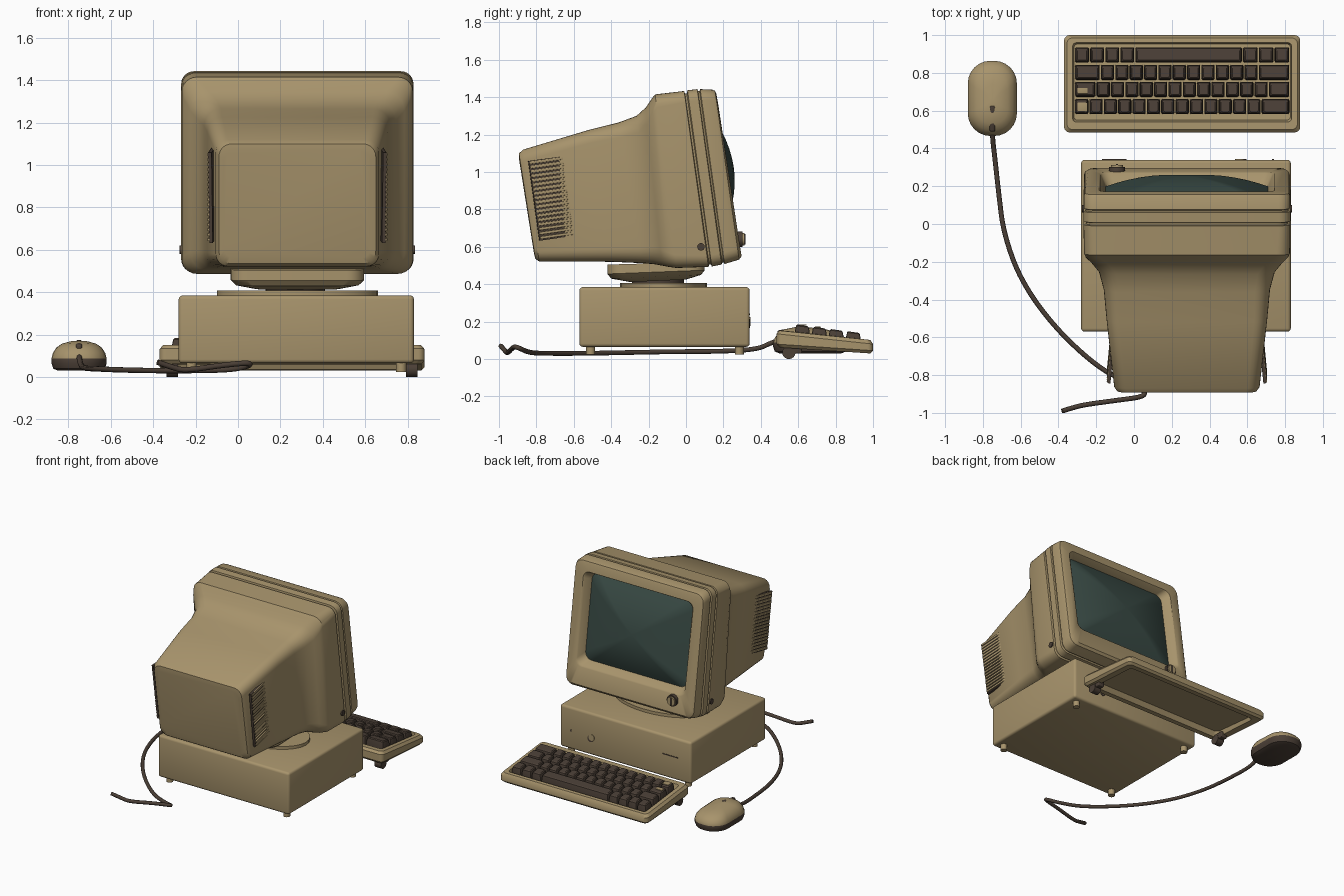
import bpy, bmesh, math
from mathutils import Vector, Matrix

if "Cube" in bpy.data.objects:
    bpy.data.objects.remove(bpy.data.objects["Cube"], do_unlink=True)


def material(name, rgb):
    m = bpy.data.materials.new(name)
    m.use_nodes = True
    m.diffuse_color = (*rgb, 1)
    m.node_tree.nodes["Principled BSDF"].inputs["Base Color"].default_value = (*rgb, 1)
    return m


TAN = material("tan plastic", (.39, .295, .15))
DARK = material("dark brown plastic", (.07, .05, .037))
GLASS = material("green grey glass", (.04, .068, .058))


def finish(name, bm, mats, angle=35):
    bmesh.ops.recalc_face_normals(bm, faces=bm.faces)
    me = bpy.data.meshes.new(name)
    bm.to_mesh(me)
    bm.free()
    for m in mats:
        me.materials.append(m)
    ob = bpy.data.objects.new(name, me)
    bpy.context.collection.objects.link(ob)
    bpy.ops.object.select_all(action='DESELECT')
    ob.select_set(True)
    bpy.context.view_layer.objects.active = ob
    bpy.ops.object.shade_smooth_by_angle(angle=math.radians(angle))
    return ob


def ring(cx, hw, y0, z0, y1, z1, r, n=6):
    """Rounded rectangle in the plane through the edges (y0, z0) and (y1, z1)."""
    lo, hi = Vector((0, y0, z0)), Vector((0, y1, z1))
    h = (hi - lo).length
    r = min(r, hw, h / 2)
    pts = []
    for k, (sx, t) in enumerate([(1, h - r), (-1, h - r), (-1, r), (1, r)]):
        for i in range(n + 1):
            a = math.pi / 2 * (k + i / n)
            p = lo.lerp(hi, (t + r * math.sin(a)) / h)
            p.x = cx + sx * (hw - r) + r * math.cos(a)
            pts.append(p)
    return pts


def loft(bm, rings, dark_bands=(), cap=True):
    loops = [[bm.verts.new(p) for p in pts] for pts in rings]
    for k, (a, b) in enumerate(zip(loops, loops[1:])):
        for i in range(len(a)):
            j = (i + 1) % len(a)
            f = bm.faces.new((a[i], a[j], b[j], b[i]))
            f.material_index = 1 if k in dark_bands else 0
    if cap:
        first = bm.faces.new(loops[0][::-1])
        first.material_index = 1 if 0 in dark_bands else 0
        bm.faces.new(loops[-1])


def lofted(name, cx, sections, mats=(TAN,), dark_bands=()):
    bm = bmesh.new()
    loft(bm, [ring(cx, *s) for s in sections], dark_bands)
    return finish(name, bm, mats)


def box(name, mat, lo, hi, bevel=0, rot=None):
    lo, hi = Vector(lo), Vector(hi)
    bm = bmesh.new()
    bmesh.ops.create_cube(bm, size=1)
    bmesh.ops.scale(bm, vec=hi - lo, verts=bm.verts)
    if bevel:
        bmesh.ops.bevel(bm, geom=bm.edges[:], offset=bevel, segments=3,
                        profile=.5, affect='EDGES')
    m = Matrix.Translation((lo + hi) / 2)
    bmesh.ops.transform(bm, matrix=m @ rot if rot else m, verts=bm.verts)
    return finish(name, bm, [mat])


def cylinder(name, mat, centre, r, depth, axis='Z', scale_y=1):
    bm = bmesh.new()
    bmesh.ops.create_cone(bm, cap_ends=True, segments=32, radius1=r, radius2=r, depth=depth)
    bmesh.ops.scale(bm, vec=(1, scale_y, 1), verts=bm.verts)
    turn = {'Z': Matrix(), 'X': Matrix.Rotation(math.pi / 2, 4, 'Y'),
            'Y': Matrix.Rotation(math.pi / 2, 4, 'X')}[axis]
    bmesh.ops.transform(bm, matrix=Matrix.Translation(centre) @ turn, verts=bm.verts)
    return finish(name, bm, [mat])


CX = .28

# Computer case, feet and front details
box("computer_case", TAN, (-.28, -.57, .065), (.83, .34, .385), .018)
for x in (-.22, .77):
    for y in (-.51, .285):
        cylinder("case_foot", TAN, (x, y, .048), .024, .05)
box("case_drive_slot", DARK, (-.17, .337, .236), (-.04, .343, .243))
box("case_light", DARK, (.73, .337, .2), (.74, .343, .215))
cylinder("case_badge", DARK, (.57, .339, .19), .025, .008, 'Y')
cylinder("case_badge_cover", TAN, (.56, .34, .2), .024, .008, 'Y')

# Swivel stand
cylinder("swivel_plate", TAN, (CX, -.12, .395), .38, .025, scale_y=.61)
cylinder("swivel_neck", DARK, (CX - .01, -.15, .42), .14, .04)
lofted("tilt_pedestal", CX, [
    (.2, -.3, .412, 0, .425, .1), (.29, -.4, .43, .08, .45, .08),
    (.315, -.42, .455, .10, .475, .08), (.315, -.42, .505, .10, .52, .08)])

# Monitor: rear shell, seam grooves, bezel and recessed opening in one skin
lofted("monitor_housing", CX, [
    (.345, -.812, .56, -.893, 1.07, .05), (.37, -.805, .535, -.893, 1.10, .06),
    (.385, -.785, .522, -.87, 1.12, .06), (.425, -.40, .52, -.52, 1.225, .07),
    (.44, -.24, .513, -.36, 1.265, .08), (.465, -.17, .507, -.265, 1.30, .09),
    (.505, -.13, .50, -.215, 1.345, .09), (.535, -.095, .493, -.185, 1.39, .08),
    (.545, -.05, .487, -.165, 1.415, .07), (.547, .12, .493, -.01, 1.433, .06),
    (.535, .124, .505, -.006, 1.42, .06), (.535, .134, .505, .004, 1.42, .06),
    (.548, .138, .495, .008, 1.437, .06), (.548, .19, .505, .06, 1.443, .06),
    (.538, .194, .515, .064, 1.433, .06), (.538, .202, .515, .072, 1.433, .06),
    (.546, .206, .508, .076, 1.443, .06), (.546, .262, .525, .14, 1.44, .06),
    (.54, .284, .532, .155, 1.434, .06), (.522, .297, .55, .162, 1.418, .06),
    (.465, .276, .68, .172, 1.365, .05), (.455, .268, .69, .165, 1.36, .05),
    (.43, .205, .715, .112, 1.34, .05)])

# Bulging screen
bm = bmesh.new()
rings = []
for s in (1.02, .9, .75, .6, .45, .3, .15, .03):
    bulge = .095 * (1 - s * s)
    rings.append(ring(CX, .43 * s, .160 + .046 * s + bulge, 1.027 - .312 * s,
                      .160 - .046 * s + bulge, 1.027 + .312 * s, .06 * s))
loft(bm, rings)
finish("screen", bm, [GLASS], 60)

# Side vents: dark panel under a stack of ribs
RIBS = 18
for side in (-1, 1):
    rot = Matrix.Rotation(-side * math.radians(-5.5), 4, 'Z') @ Matrix.Rotation(math.radians(8), 4, 'X')
    x = CX + side * .4
    box("vent_panel", DARK, (x - .008, -.815, .645), (x + .008, -.605, 1.075), rot=rot)
    for i in range(RIBS):
        t = (i + .5) / RIBS
        z, y = .65 + .425 * t, -.68 - .06 * t
        box("vent_rib", TAN, (x + side * .006 - .009, y - .1, z - .0075),
            (x + side * .006 + .009, y + .1, z + .0075), .002, rot)
    cylinder("side_button", DARK, (CX + side * .546, .08, .6), .02, .02, 'X')

# Front knob
cylinder("knob_ring", DARK, (-.09, .287, .64), .042, .03, 'Y')
cylinder("front_knob", TAN, (-.09, .298, .64), .033, .03, 'Y')
box("knob_grip", DARK, (-.096, .3, .612), (-.084, .318, .668), .003)

# Keyboard tray with raised rim and hollow underside
KX = .255
lofted("keyboard_body", KX, [
    (.55, .56, .095, .93, .06, .03), (.56, .54, .06, .94, .035, .03),
    (.61, .50, .062, .985, .03, .03), (.625, .485, .08, 1.0, .045, .03),
    (.625, .485, .135, 1.0, .08, .03), (.61, .50, .152, .985, .102, .03),
    (.58, .54, .15, .96, .105, .02), (.573, .55, .115, .953, .075, .02)])
for x in (-.31, .82):
    cylinder("keyboard_foot", DARK, (x, .55, .035), .035, .055, 'X')
    box("keyboard_foot_bracket", DARK, (x - .025, .53, .03), (x + .025, .62, .075), .006)

# Keys, given as unit widths per row
rows = [(.622, [1] * 13 + [2]), (.713, [1.5] + [1] * 12 + [1.5]),
        (.803, [1.8] + [1] * 11 + [2.2]), (.895, [1.05] * 4 + [7.5] + [1.1] * 3)]
bm = bmesh.new()
for y, widths in rows:
    x = KX - .57
    unit = 1.14 / sum(widths)
    for w in widths:
        half = w * unit / 2
        x += half
        top = .18 - .13 * (y - .62)
        loft(bm, [ring(x, half - inset, y - .043 + inset, top - drop + .004,
                       y + .043 - inset, top - drop - .004, .008, 2)
                  for inset, drop in ((.003, .075), (.004, .03), (.009, .006), (.015, 0))])
        x += half
finish("keys", bm, [DARK], 30)
for y, h in ((.705, .016), (.62, .024)):
    box("key_marking", TAN, (-.3, y - h, .178 - .13 * (y - .62)),
        (-.245, y + h, .184 - .13 * (y - .62)), .002)

# Mouse: dark lower shell, tan upper shell
lofted("mouse", -.75, [
    (.10, .50, .03, .83, .03, .1), (.122, .475, .04, .855, .04, .115),
    (.13, .466, .065, .864, .065, .12), (.13, .466, .088, .864, .085, .12),
    (.124, .475, .115, .858, .105, .115), (.108, .497, .142, .835, .128, .1),
    (.082, .53, .16, .795, .148, .08), (.045, .58, .17, .74, .16, .045),
    (.01, .64, .172, .67, .168, .01)], (TAN, DARK), (0, 1, 2))
box("mouse_button_gap", DARK, (-.765, .49, .125), (-.735, .63, .165), .01,
    Matrix.Rotation(math.radians(10), 4, 'X'))

# Mouse cable
path = [(-.75, .55, .12), (-.75, .46, .09), (-.74, .38, .05), (-.715, .15, .04),
        (-.69, -.05, .04), (-.6, -.3, .035), (-.42, -.55, .03), (-.18, -.77, .03),
        (-.02, -.84, .035), (.06, -.885, .055), (.05, -.915, .068), (-.08, -.932, .055),
        (-.25, -.955, .03), (-.31, -.968, .045), (-.38, -.99, .07)]
curve = bpy.data.curves.new("mouse_cable", 'CURVE')
curve.dimensions = '3D'
curve.bevel_depth = .013
curve.bevel_resolution = 3
curve.use_fill_caps = True
spline = curve.splines.new('NURBS')
spline.points.add(len(path) - 1)
for p, co in zip(spline.points, path):
    p.co = (*co, 1)
spline.order_u = 3
spline.use_endpoint_u = True
curve.materials.append(DARK)
cable = bpy.data.objects.new("mouse_cable", curve)
bpy.context.collection.objects.link(cable)
